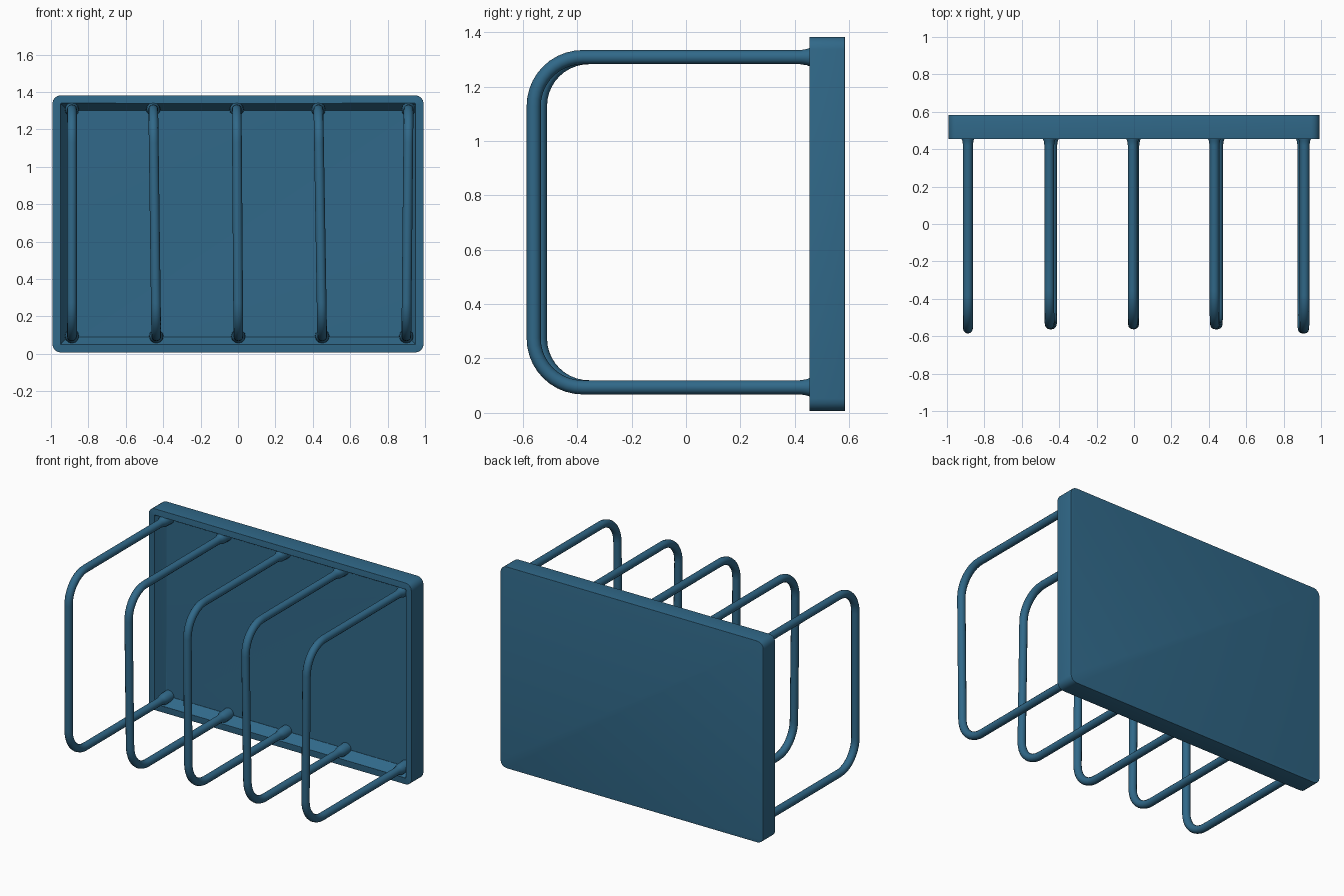
import bpy, bmesh, math
from mathutils import Vector

if "Cube" in bpy.data.objects:
    bpy.data.objects.remove(bpy.data.objects["Cube"])

blue = bpy.data.materials.new("blue_paint")
blue.diffuse_color = (0.03, 0.14, 0.25, 1)
blue.use_nodes = True
blue.node_tree.nodes["Principled BSDF"].inputs["Base Color"].default_value = blue.diffuse_color

# Back panel: slab with rounded corners and a recess framed by a rim on its front
X, Y, Z, CY, CZ = 1.985, 0.13, 1.375, 0.519, 0.695
bm = bmesh.new()
bmesh.ops.create_cube(bm, size=1)
for v in bm.verts:
    v.co = Vector((v.co.x * X, v.co.y * Y + CY, v.co.z * Z + CZ))
corners = [e for e in bm.edges if abs(e.verts[0].co.y - e.verts[1].co.y) > 0.1]
bmesh.ops.bevel(bm, geom=corners, offset=0.045, segments=4, profile=0.5, affect='EDGES')
front = min(bm.faces, key=lambda f: f.calc_center_median().y)
bmesh.ops.inset_region(bm, faces=[front], thickness=0.043)
bmesh.ops.inset_region(bm, faces=[front], thickness=0.04)
for v in front.verts:
    v.co.y += 0.07
bmesh.ops.recalc_face_normals(bm, faces=bm.faces)
mesh = bpy.data.meshes.new("back_panel")
bm.to_mesh(mesh)
bm.free()
panel = bpy.data.objects.new("back_panel", mesh)
bpy.context.collection.objects.link(panel)
mesh.materials.append(blue)
bev = panel.modifiers.new("round_edges", 'BEVEL')
bev.width = 0.022
bev.segments = 4
bev.limit_method = 'ANGLE'
bev.angle_limit = math.radians(40)
mesh.shade_smooth()


# Bent wire loop: straight arms joined by rounded corners, flared at the panel
def wire_loop(name, x_top, x_bottom, y_front, corner=0.18):
    z_top, z_bot = 1.308, 0.094
    flare = [(0.53, 1.5), (0.46, 1.4), (0.445, 1.15), (0.42, 1)]
    pts = [(y, z_top, r) for y, r in flare]
    for cz, start in ((z_top - corner, 90), (z_bot + corner, 180)):
        for i in range(11):
            a = math.radians(start + 9 * i)
            pts.append((y_front + corner + corner * math.cos(a),
                        cz + corner * math.sin(a), 1))
    pts += [(y, z_bot, r) for y, r in reversed(flare)]
    cu = bpy.data.curves.new(name, 'CURVE')
    cu.dimensions = '3D'
    cu.bevel_depth = 0.026
    cu.bevel_resolution = 4
    cu.use_fill_caps = True
    sp = cu.splines.new('POLY')
    sp.points.add(len(pts) - 1)
    for p, (y, z, r) in zip(sp.points, pts):
        t = (z - z_bot) / (z_top - z_bot)
        p.co = (x_bottom + (x_top - x_bottom) * t, y, z, 1)
        p.radius = r
    sp.use_smooth = True
    cu.materials.append(blue)
    ob = bpy.data.objects.new(name, cu)
    bpy.context.collection.objects.link(ob)


# Five loops: the outer pair reaches slightly further forward
loops = [(-0.888, -0.888, -0.56), (-0.453, -0.437, -0.537), (-0.007, 0.002, -0.537),
         (0.430, 0.450, -0.537), (0.912, 0.90, -0.56)]
for i, (xt, xb, yf) in enumerate(loops):
    wire_loop(f"wire_loop_{i + 1}", xt, xb, yf)
